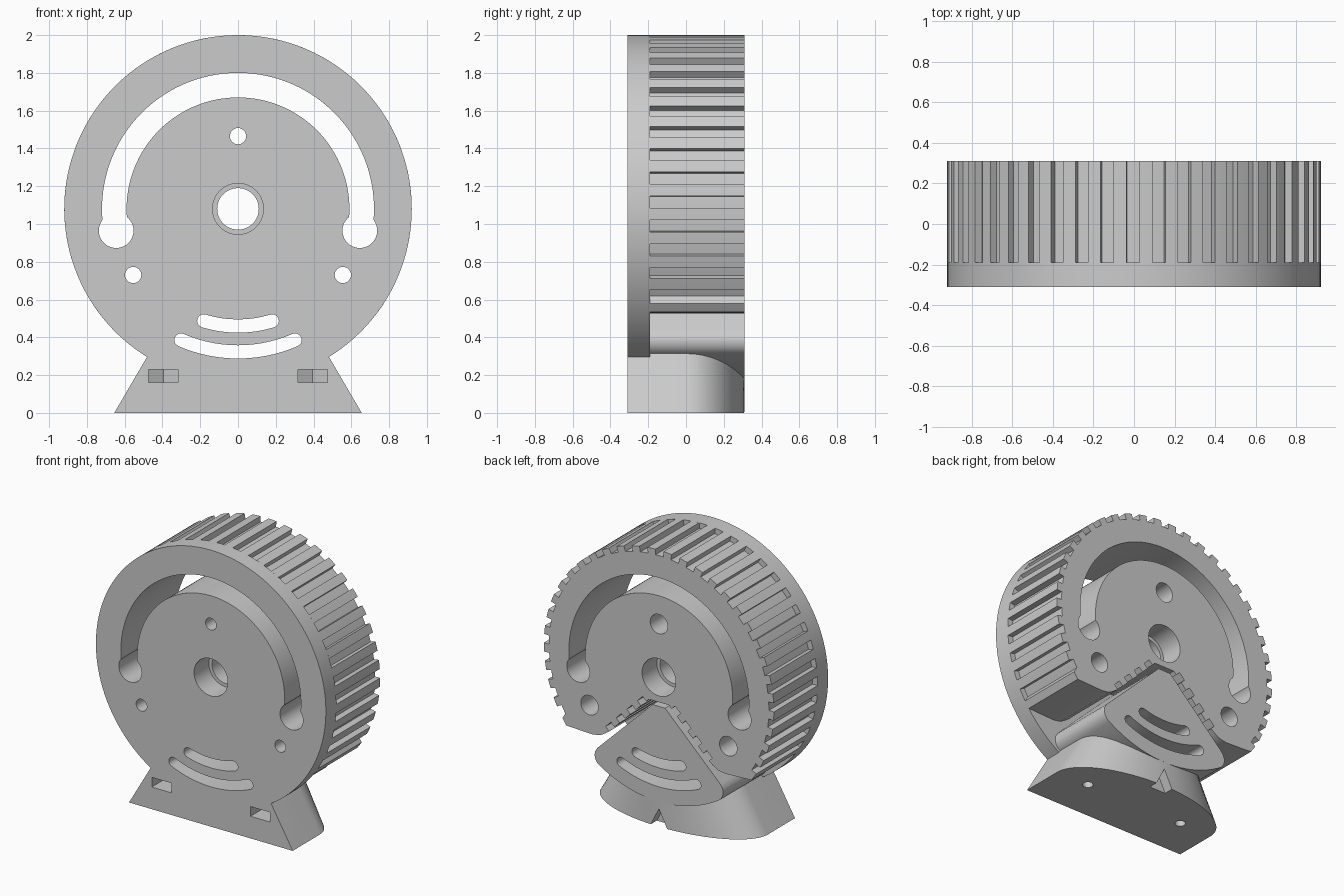
import bpy, bmesh
from math import sin, cos, radians, hypot

CZ, R = 1.08, 0.92                      # wheel centre height and radius
FRONT, STEP, BACK = -0.31, -0.19, 0.31  # depth planes

if "Cube" in bpy.data.objects:
    bpy.data.objects.remove(bpy.data.objects["Cube"], do_unlink=True)

gray = bpy.data.materials.new("plain_gray")
gray.use_nodes = True
gray.diffuse_color = (0.6, 0.6, 0.6, 1)
gray.node_tree.nodes["Principled BSDF"].inputs["Base Color"].default_value = (0.6, 0.6, 0.6, 1)


def loft(name, lower, upper):
    """Closed solid between two matching outlines."""
    bm = bmesh.new()
    a = [bm.verts.new(p) for p in lower]
    b = [bm.verts.new(p) for p in upper]
    n = len(a)
    bm.faces.new(a[::-1])
    bm.faces.new(b)
    for i in range(n):
        j = (i + 1) % n
        bm.faces.new((a[i], a[j], b[j], b[i]))
    bmesh.ops.recalc_face_normals(bm, faces=bm.faces)
    me = bpy.data.meshes.new(name)
    bm.to_mesh(me)
    bm.free()
    me.materials.append(gray)
    ob = bpy.data.objects.new(name, me)
    bpy.context.collection.objects.link(ob)
    return ob


def prism(name, pts, y0, y1):
    """Outline around the wheel centre, extruded along y."""
    return loft(name, [(x, y0, CZ + z) for x, z in pts], [(x, y1, CZ + z) for x, z in pts])


def arc(r, a0, a1, n, cx=0, cz=0):
    angles = [radians(a0 + (a1 - a0) * i / n) for i in range(n + 1)]
    return [(cx + r * cos(a), cz + r * sin(a)) for a in angles]


def circle(r, cx=0, cz=0, n=40):
    return arc(r, 0, 360, n, cx, cz)[:-1]


def slot(r, width, a0, a1, n):
    """Curved slot with round ends."""
    h = width / 2
    (x0, z0), (x1, z1) = arc(r, a0, a1, 1)
    return (arc(r + h, a0, a1, n) + arc(h, a1, a1 + 180, 10, x1, z1)[1:-1]
            + arc(r - h, a1, a0, n) + arc(h, a0 + 180, a0 + 360, 10, x0, z0)[1:-1])


def boolean(ob, other, operation):
    mod = ob.modifiers.new("bool", "BOOLEAN")
    mod.operation = operation
    mod.solver = "EXACT"
    mod.object = other
    bpy.context.view_layer.objects.active = ob
    bpy.ops.object.modifier_apply(modifier=mod.name)


def mirror(pts):
    return [(-x, z) for x, z in reversed(pts)]


# Base: tapered foot with a half-elliptical back
def foot(z):
    w = 0.655 - 0.585 * z
    back = [(w * x, BACK * y, z) for x, y in arc(1, 0, 180, 40)]
    return [(-w, FRONT, z), (w, FRONT, z)] + back


plate = prism("front_plate_and_base", circle(R, n=128), FRONT, STEP)
base = loft("base", foot(0), foot(0.34))
boolean(plate, base, "UNION")
bpy.data.objects.remove(base)

# Toothed wheel body with a wedge-shaped opening at the bottom
rim = arc(R, -36.4, -33, 2)
for k in range(-4, 27):
    c = 2.3 + 8 * k
    rim += arc(R - 0.04, c - 2, c + 2, 2)
    rim += arc(R, c + 2, min(c + 6, 216.4), 2)
jaw = [(0.08, -0.18)]
for k in range(4):
    for t, d in ((0.03, 0), (0.03, 0.04), (0.09, 0.04), (0.09, 0)):
        s = t + 0.12 * k
        jaw.append((0.08 + (s + d) * 0.707, -0.18 + (d - s) * 0.707))
jaw += [(0.43, -0.52), (0.47, -0.545), (0.53, -0.555), (0.66, -0.55)]
wheel = prism("toothed_wheel", rim + mirror(jaw) + jaw, STEP, BACK)

# Clamp wedge sitting in the opening
side = [(0.05, -0.21), (0.49, -0.64), (0.51, -0.67), (0.515, -0.7), (0.507, -0.73)]
wedge = prism("clamp_wedge", mirror(side) + side + arc(0.9, -57, -123, 40), STEP, BACK)

# Cutters: slots, knob holes, hub, screw holes
F, B = FRONT - 0.1, BACK + 0.1
cutters = [prism("cut", slot(0.655, 0.13, -10, 190, 80), F, B),
           prism("cut", slot(0.62, 0.07, -107, -73, 16), F, B),
           prism("cut", slot(0.757, 0.07, -113.5, -66.5, 20), F, B),
           prism("cut", circle(0.11), F, B),
           prism("cut", circle(0.135), F, -0.14),
           prism("cut", circle(0.135), 0.14, B)]
for sx in (-1, 1):
    cutters.append(prism("cut", circle(0.092, sx * 0.645, -0.115), F, B))
for x, z in ((0, 0.385), (-0.555, -0.35), (0.555, -0.35)):
    cutters.append(prism("cut", circle(0.043, x, z, 28), F, B))
    cutters.append(prism("cut", circle(0.07, x, z, 28), -0.15, B))

# Nut pockets with pointed ends, and bolt holes from below
for x in (-0.395, 0.395):
    nut = [(x - 0.078, F), (x + 0.078, F), (x + 0.078, 0.04), (x, 0.09), (x - 0.078, 0.04)]
    hole = circle(0.035, x, 0, 24)
    for pts, z0, z1 in ((nut, 0.16, 0.23), (hole, -0.1, 0.2)):
        cutters.append(loft("cut", [(a, b, z0) for a, b in pts], [(a, b, z1) for a, b in pts]))

# Small notch in the back of the base
cutters.append(prism("cut", [(-0.075, -1.1), (0.075, -1.1), (0, -0.95)], 0.24, B))

parts = (plate, wheel, wedge)
for cutter in cutters:
    cutter.hide_render = True
    for part in parts:
        boolean(part, cutter, "DIFFERENCE")
for cutter in cutters:
    bpy.data.objects.remove(cutter)

for part in parts:
    bpy.ops.object.select_all(action="DESELECT")
    part.select_set(True)
    bpy.context.view_layer.objects.active = part
    bpy.ops.object.shade_smooth_by_angle(angle=radians(25))
